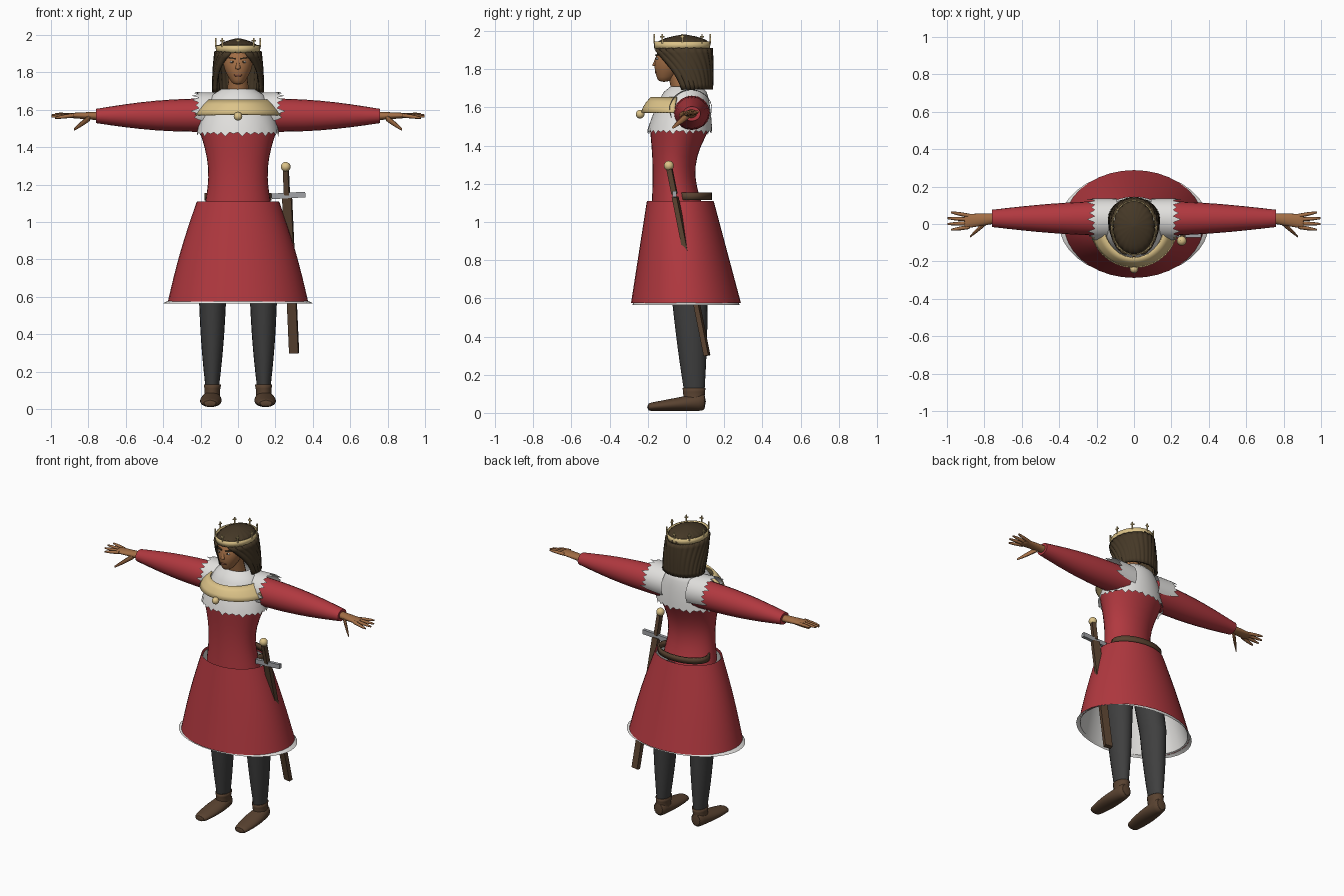
import bpy, bmesh
from math import sin, cos, radians, pi
from mathutils import Vector, Matrix

if "Cube" in bpy.data.objects:
    bpy.data.objects.remove(bpy.data.objects["Cube"])


def material(name, red, green, blue):
    mat = bpy.data.materials.new(name)
    mat.use_nodes = True
    mat.diffuse_color = (red, green, blue, 1)
    shader = mat.node_tree.nodes["Principled BSDF"]
    shader.inputs["Base Color"].default_value = mat.diffuse_color
    return mat


RED = material("red_cloth", .44, .04, .05)
WHITE = material("white_fur", .75, .74, .72)
GOLD = material("gold", .72, .55, .25)
HAIR = material("dark_brown_hair", .06, .04, .02)
LEATHER = material("brown_leather", .1, .055, .03)
SKIN = material("skin", .36, .155, .06)
LIP = material("lip", .2, .07, .04)
GREY = material("charcoal_stockings", .05, .05, .05)
STEEL = material("steel", .36, .37, .39)


def finish(name, bm, mat, levels=0, thick=0, angle=50):
    bmesh.ops.recalc_face_normals(bm, faces=bm.faces)
    mesh = bpy.data.meshes.new(name)
    bm.to_mesh(mesh)
    bm.free()
    mesh.materials.append(mat)
    mesh.shade_smooth()
    mesh.set_sharp_from_angle(angle=radians(angle))
    obj = bpy.data.objects.new(name, mesh)
    bpy.context.collection.objects.link(obj)
    if thick:
        shell = obj.modifiers.new("thickness", "SOLIDIFY")
        shell.thickness, shell.offset = thick, -1
    if levels:
        subdivision = obj.modifiers.new("smooth", "SUBSURF")
        subdivision.levels = subdivision.render_levels = levels


def loft(name, mat, axis, start, end, size, end_size, bulge=(0, 0), bow=0, power=1,
         steps=8, sides=24, arc=None, middle=pi, closed_ends=True, side=1,
         ragged=0, ridge=0, **look):
    """Elliptical rings from start to end. The radii blend by a power and swell by
    a bulge; bow bends the middle in y; arc gives half angles of an open ring."""
    bm = bmesh.new()
    start, end = Vector(start), Vector(end)
    size, end_size, bulge = Vector(size), Vector(end_size), Vector(bulge)
    across = [k for k in range(3) if k != "xyz".index(axis)]
    count = sides + 1 if arc else sides
    rows = []
    for step in range(steps + 1):
        t = step / steps
        wide, deep = size.lerp(end_size, t ** power) + bulge * sin(pi * t)
        half = radians(arc[0] + (arc[1] - arc[0]) * t ** 2) if arc else pi
        centre = start.lerp(end, t)
        centre.y += bow * sin(pi * t)
        row = []
        for i in range(count):
            turn = middle + half * (2 * i / sides - 1)
            lump = 1 + ridge * (1 if i % 3 else -1)
            point = centre.copy()
            point[across[0]] += lump * wide * sin(turn)
            point[across[1]] -= lump * deep * cos(turn)
            if step == steps and i % 2:
                point["xyz".index(axis)] += ragged * (1 + sin(i * 2) / 2)
            point.x *= side
            row.append(bm.verts.new(point))
        rows.append(row)
    for low, high in zip(rows, rows[1:]):
        for i in range(sides):
            j = (i + 1) % count
            bm.faces.new((low[i], low[j], high[j], high[i]))
    if closed_ends and not arc:
        bm.faces.new(rows[0])
        bm.faces.new(rows[-1])
    finish(name, bm, mat, **look)


def ball(name, mat, place, size):
    bm = bmesh.new()
    bmesh.ops.create_uvsphere(bm, u_segments=16, v_segments=10, radius=1,
                              matrix=Matrix.Translation(place) @ Matrix.Diagonal((*size, 1)))
    finish(name, bm, mat)


def bar(name, mat, start, end, wide, deep):
    """Box running between two points."""
    start, end = Vector(start), Vector(end)
    turn = (end - start).to_track_quat("Z", "Y").to_matrix().to_4x4()
    if abs(turn[0][0]) < .5:
        wide, deep = deep, wide
    bm = bmesh.new()
    bmesh.ops.create_cube(bm, size=1, matrix=Matrix.Translation((start + end) / 2) @ turn
                          @ Matrix.Diagonal((wide, deep, (end - start).length, 1)))
    finish(name, bm, mat, angle=30)


# Dress and belt
loft("torso", RED, "z", (0, -.045, 1.08), (0, -.03, 1.5), (.18, .135), (.21, .16),
     bulge=(-.035, -.035), bow=-.025, sides=32)
loft("skirt", RED, "z", (0, -.03, 1.11), (0, 0, .575), (.22, .175), (.375, .288),
     bulge=(.01, 0), sides=36, closed_ends=False)
loft("skirt_lining", WHITE, "z", (0, -.03, 1.1), (0, 0, .58), (.21, .165), (.365, .275),
     bulge=(.01, 0), sides=36, closed_ends=False)
loft("skirt_hem", WHITE, "z", (0, 0, .58), (0, 0, .565), (.365, .275), (.4, .28),
     power=.5, steps=2, sides=36, closed_ends=False)
loft("belt", LEATHER, "z", (0, .025, 1.115), (0, .025, 1.155), (.18, .11), (.18, .11),
     steps=1, sides=32, closed_ends=False, thick=.01)

# Fur mantle with a ragged hem, neck and collar
loft("fur_mantle", WHITE, "z", (0, 0, 1.71), (0, -.033, 1.48), (.09, .08), (.22, .17),
     power=.5, sides=60, closed_ends=False, ragged=-.016)
loft("neck", SKIN, "z", (0, -.01, 1.66), (0, -.045, 1.8), (.06, .06), (.05, .055), sides=16)
loft("gold_collar", GOLD, "z", (0, 0, 1.655), (0, 0, 1.575), (.165, .185), (.238, .235),
     bulge=(.008, .008), steps=3, sides=32, arc=(75, 75), middle=0, thick=.01)
ball("collar_pendant", GOLD, (0, -.24, 1.565), [.023] * 3)

# Head
loft("head", SKIN, "z", (0, -.115, 1.733), (0, -.04, 1.95), (.025, .03), (.06, .075),
     bulge=(.037, .044), bow=.008, sides=20, levels=1)
loft("nose", SKIN, "z", (0, -.15, 1.875), (0, -.162, 1.815), (.007, .006), (.017, .02),
     power=1.5, steps=4, sides=10, levels=1)
ball("lips", LIP, (0, -.155, 1.785), (.023, .008, .008))
for s in (1, -1):
    ball("eye_white", WHITE, (.03 * s, -.15, 1.856), (.014, .007, .006))
    ball("iris", HAIR, (.03 * s, -.155, 1.856), (.006, .005, .006))
    bar("eyebrow", HAIR, (.014 * s, -.157, 1.873), (.05 * s, -.142, 1.878), .007, .009)
    ball("ear", SKIN, (.096 * s, -.055, 1.85), (.01, .018, .03))

# Bobbed hair, open over the face, and the top of the hair
loft("hair_bob", HAIR, "z", (0, .025, 1.695), (0, -.02, 1.91), (.122, .1), (.11, .143),
     bulge=(.004, .004), sides=60, arc=(112, 160), ridge=.022, thick=.015, angle=70)
loft("hair_top", HAIR, "z", (0, -.02, 1.905), (0, -.01, 1.982), (.11, .143), (.01, .01),
     power=3.5, sides=60, ridge=.022, angle=70)

# Crown with small crosses around the rim
loft("crown_band", GOLD, "z", (0, -.02, 1.905), (0, -.02, 1.945), (.118, .146), (.12, .148),
     steps=1, sides=32, closed_ends=False, thick=.006)
for i in range(8):
    turn = i * pi / 4
    foot = Vector((.119 * sin(turn), -.02 - .147 * cos(turn), 1.935))
    reach = Vector((cos(turn), sin(turn), 0)) * .012
    top, cross = foot + Vector((0, 0, .05)), foot + Vector((0, 0, .035))
    bar("crown_point", GOLD, foot, top, .007, .007)
    bar("crown_cross", GOLD, cross - reach, cross + reach, .007, .007)

for s, label in ((1, "left_"), (-1, "right_")):
    # Sleeve and ragged shoulder fur
    loft(label + "sleeve", RED, "x", (.12, .03, 1.572), (.76, .03, 1.567),
         (.095, .09), (.046, .038), bulge=(.008, .015), sides=20, side=s)
    loft(label + "shoulder_fur", WHITE, "x", (.09, .03, 1.585), (.21, .025, 1.59),
         (.105, .105), (.112, .105), steps=2, sides=26, arc=(120, 115), ragged=.03, side=s)
    # Hand with fanned fingers and a lowered thumb
    loft(label + "palm", SKIN, "x", (.74, .03, 1.567), (.91, .014, 1.57),
         (.028, .024), (.041, .013), sides=14, side=s, levels=1)
    for i in range(4):
        loft(label + "finger", SKIN, "x", (.88, .044 - .02 * i, 1.57),
             (1 - .01 * (i - 1.5) ** 2, .062 - .031 * i, 1.578 - .007 * i),
             (.011, .011), (.005, .005), power=3, steps=4, sides=8, side=s)
    loft(label + "thumb", SKIN, "x", (.79, .01, 1.56), (.877, -.068, 1.495),
         (.015, .018), (.005, .007), power=2, steps=4, sides=8, side=s)
    # Leg and shoe
    loft(label + "stocking", GREY, "z", (.138, .045, .08), (.136, .02, .6),
         (.032, .05), (.073, .094), bulge=(.006, .004), sides=20, side=s)
    loft(label + "thigh", GREY, "z", (.136, .02, .6), (.1, -.02, 1),
         (.073, .094), (.09, .1), steps=2, sides=20, side=s)
    loft(label + "shoe", LEATHER, "y", (.14, .105, .06), (.15, -.205, .03),
         (.038, .05), (.04, .02), bulge=(.02, 0), sides=18, side=s, levels=1)
    loft(label + "shoe_cuff", LEATHER, "z", (.14, .042, .05), (.136, .042, .13),
         (.046, .058), (.047, .06), bulge=(-.005, -.003), steps=4, sides=18,
         closed_ends=False, side=s, thick=.006)

# Sword worn on the left hip
pommel, tip = Vector((.255, -.09, 1.295)), Vector((.3, .11, .3))
ball("sword_pommel", GOLD, pommel, [.026] * 3)
bar("sword_grip", LEATHER, pommel.lerp(tip, .02), pommel.lerp(tip, .15), .028, .028)
bar("sword_guard", STEEL, (.18, -.06, 1.137), (.36, -.06, 1.147), .03, .022)
bar("scabbard", LEATHER, pommel.lerp(tip, .165), tip, .05, .026)
